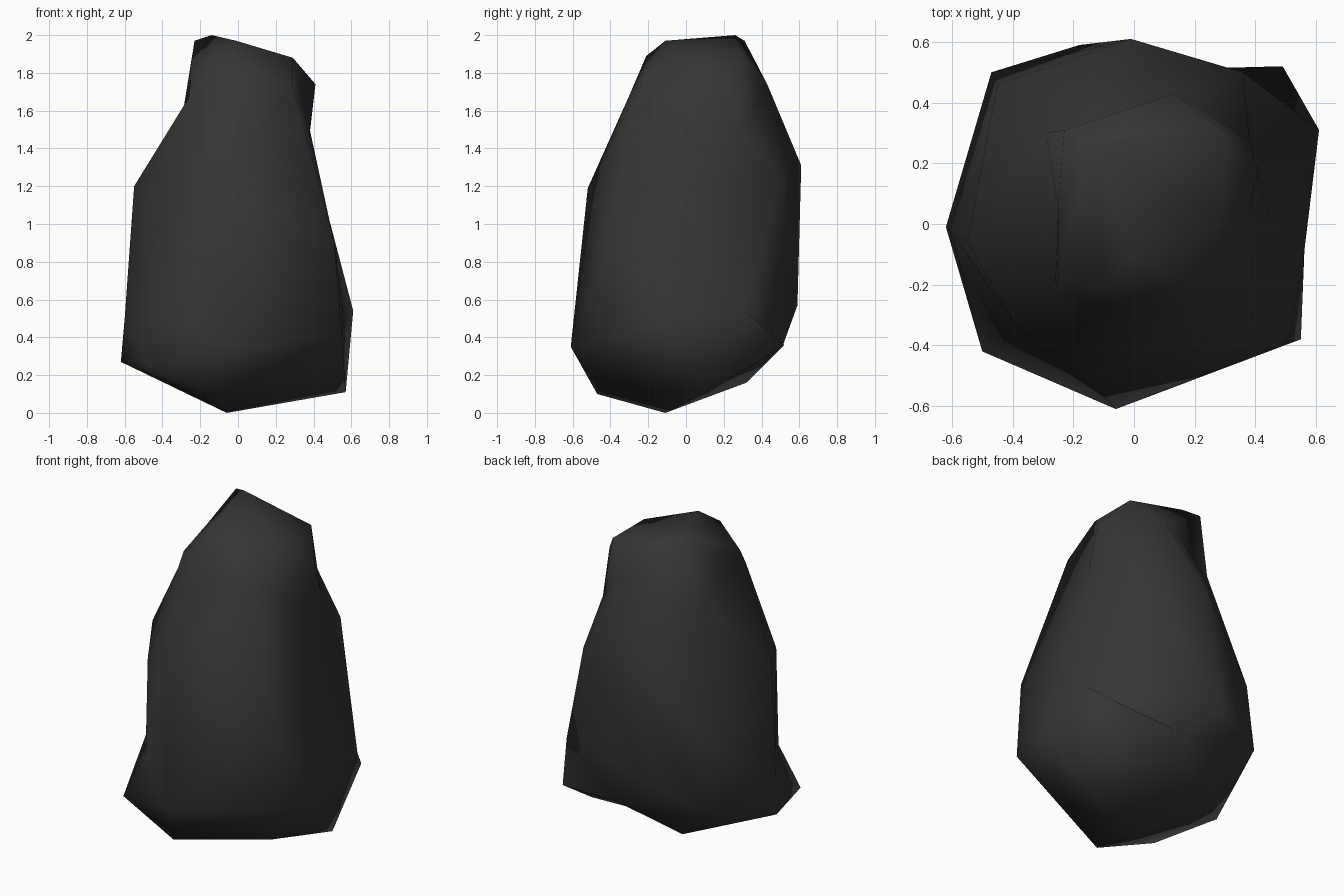
import bpy, bmesh

if "Cube" in bpy.data.objects:
    bpy.data.objects.remove(bpy.data.objects["Cube"])

# Uneven cross-sections, bottom to top; each runs W, SW, S, SE, E, NE, N, NW
rings = [
    [(-.62, -.01, .27), (-.50, -.42, .25), (-.12, -.47, .10), (.38, -.20, .13),
     (.57, .12, .11), (.49, .52, .36), (.12, .51, .35), (-.20, .32, .16)],
    [(-.60, -.03, .50), (-.385, -.365, .51), (-.06, -.61, .35), (.55, -.38, .41),
     (.56, -.10, .50), (.61, .31, .54), (-.18, .59, .57), (-.47, .50, .44)],
    [(-.55, -.06, 1.20), (-.38, -.35, 1.12), (-.15, -.52, 1.19), (.51, -.39, .90),
     (.45, .00, 1.15), (.36, .50, 1.25), (-.01, .61, 1.31), (-.45, .46, .87)],
    [(-.26, .00, 1.67), (-.26, -.22, 1.67), (.00, -.30, 1.68), (.29, -.24, 1.73),
     (.38, .05, 1.50), (.38, .28, 1.48), (.13, .43, 1.74), (-.29, .30, 1.60)],
    [(-.25, .05, 1.84), (-.25, -.18, 1.76), (-.09, -.21, 1.89), (-.01, -.11, 1.97),
     (.29, .00, 1.88), (.41, .17, 1.74), (.29, .31, 1.88), (-.23, .31, 1.97)],
]
bottom_tip = (-.06, -.11, 0)
top_tip = (-.14, .26, 2)
dents = {(0, 5)}  # (ring, side) of the panels that fold inward

bm = bmesh.new()
loops = [[bm.verts.new(p) for p in ring] for ring in rings]
low, high = bm.verts.new(bottom_tip), bm.verts.new(top_tip)


def bridge(a, b, c, d, dent):
    """Split a bent quad along its outward diagonal, or the inward one for a dent."""
    normal = (c.co - a.co).cross(d.co - b.co)
    gap = (a.co + c.co) / 2 - (b.co + d.co) / 2
    if (gap.dot(normal) > 0) != dent:
        tris = ((a, b, c), (a, c, d))
    else:
        tris = ((a, b, d), (b, c, d))
    for t in tris:
        bm.faces.new(t)


# Sides
for r, (lower, upper) in enumerate(zip(loops, loops[1:])):
    for i in range(8):
        j = (i + 1) % 8
        bridge(lower[i], lower[j], upper[j], upper[i], (r, i) in dents)
# Underside
for i in range(8):
    bm.faces.new((loops[0][(i + 1) % 8], loops[0][i], low))
# Crown, with the low right-hand corner cut off as its own facet
crown = loops[-1]
rim = crown[:5] + crown[6:]
for a, b in zip(rim, rim[1:] + rim[:1]):
    bm.faces.new((a, b, high))
bm.faces.new((crown[4], crown[5], crown[6]))

bmesh.ops.recalc_face_normals(bm, faces=bm.faces)
for f in bm.faces:
    f.smooth = True

mesh = bpy.data.meshes.new("rock")
bm.to_mesh(mesh)
bm.free()
stone = bpy.data.materials.new("dark grey stone")
stone.diffuse_color = (.036, .036, .036, 1)
stone.use_nodes = True
stone.node_tree.nodes["Principled BSDF"].inputs["Base Color"].default_value = stone.diffuse_color
mesh.materials.append(stone)
rock = bpy.data.objects.new("rock", mesh)
bpy.context.collection.objects.link(rock)
